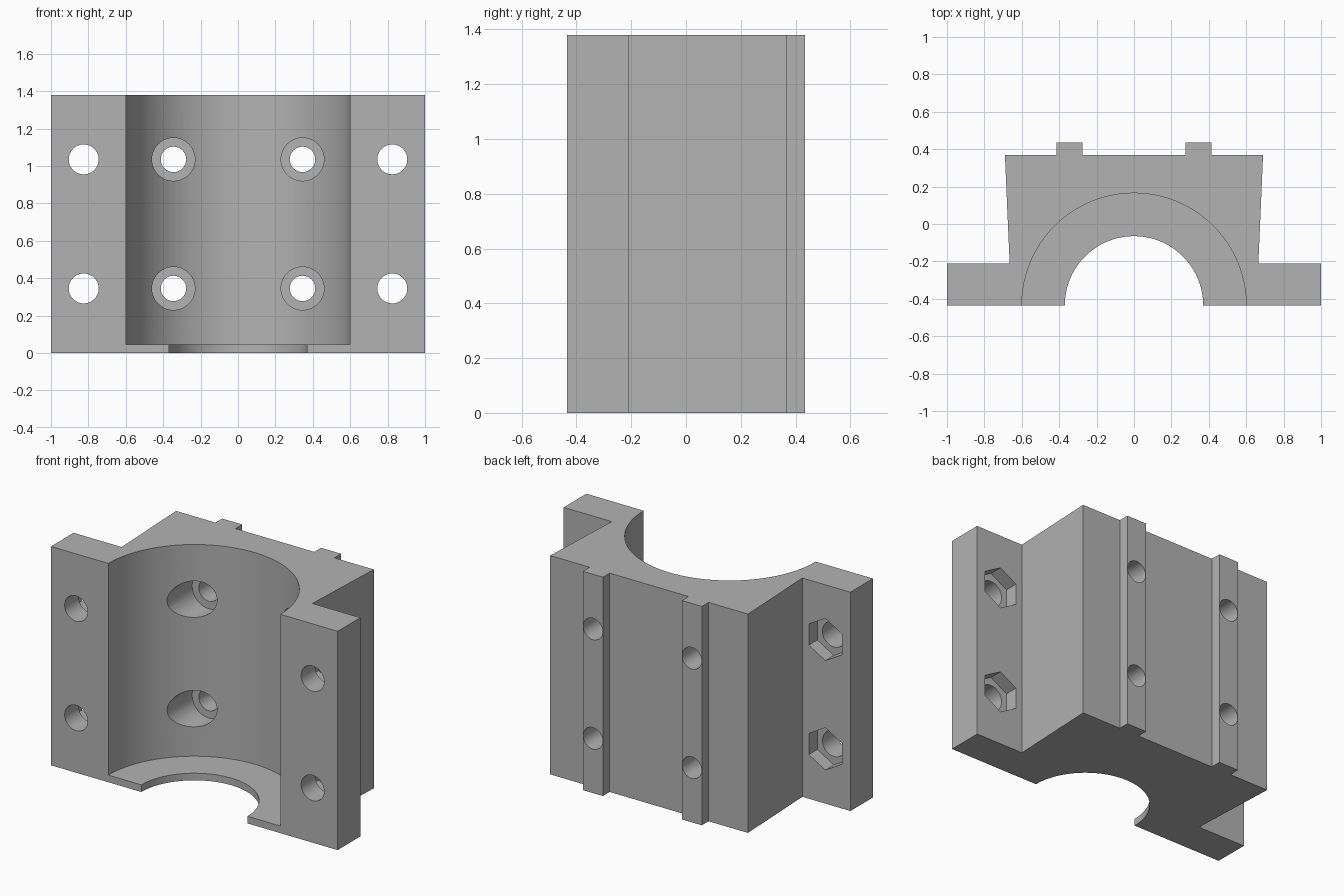
import bpy, bmesh, math
from mathutils import Matrix, Vector

if "Cube" in bpy.data.objects:
    bpy.data.objects.remove(bpy.data.objects["Cube"], do_unlink=True)

HEIGHT = 1.38
FRONT, BACK = -0.435, 0.435

grey = bpy.data.materials.new("plain grey")
grey.use_nodes = True
grey.diffuse_color = (0.45, 0.45, 0.45, 1)
grey.node_tree.nodes["Principled BSDF"].inputs["Base Color"].default_value = grey.diffuse_color


def make_object(name, bm):
    bmesh.ops.recalc_face_normals(bm, faces=bm.faces)
    mesh = bpy.data.meshes.new(name)
    bm.to_mesh(mesh)
    bm.free()
    mesh.materials.append(grey)
    obj = bpy.data.objects.new(name, mesh)
    bpy.context.collection.objects.link(obj)
    return obj


def extrude_profile(name, points, height):
    bm = bmesh.new()
    face = bm.faces.new([bm.verts.new((x, y, 0)) for x, y in points])
    top = bmesh.ops.extrude_face_region(bm, geom=[face])["geom"]
    verts = [v for v in top if isinstance(v, bmesh.types.BMVert)]
    bmesh.ops.translate(bm, verts=verts, vec=(0, 0, height))
    return make_object(name, bm)


def prism(name, start, end, radius, sides=48, spin=0.0):
    """Cylinder or regular prism running between two points."""
    start, end = Vector(start), Vector(end)
    axis = end - start
    turn = axis.to_track_quat("Z", "Y").to_matrix().to_4x4()
    place = Matrix.Translation((start + end) / 2) @ turn @ Matrix.Rotation(spin, 4, "Z")
    bm = bmesh.new()
    bmesh.ops.create_cone(bm, cap_ends=True, segments=sides, radius1=radius,
                          radius2=radius, depth=axis.length, matrix=place)
    return make_object(name, bm)


def cut(target, cutter):
    cutter.hide_render = True
    mod = target.modifiers.new("cut", "BOOLEAN")
    mod.operation = "DIFFERENCE"
    mod.solver = "EXACT"
    mod.object = cutter
    bpy.context.view_layer.objects.active = target
    bpy.ops.object.modifier_apply(modifier=mod.name)
    bpy.data.objects.remove(cutter, do_unlink=True)


# Block outline: flanges, slightly flared body and two back ribs
half = [(1, FRONT), (1, -0.21), (0.665, -0.21), (0.69, 0.368),
        (0.415, 0.368), (0.415, BACK), (0.275, BACK), (0.275, 0.368)]
outline = half + [(-x, y) for x, y in reversed(half)]
block = extrude_profile("bearing_block", outline, HEIGHT)

# Main half-round bore, leaving a thin lip with a smaller opening below
cut(block, prism("bore_cutter", (0, FRONT, 0.045), (0, FRONT, 2), 0.6, 96))
cut(block, prism("lip_cutter", (0, FRONT, -0.5), (0, FRONT, 0.5), 0.37, 96))

# Bolt holes: counterbored through the ribs, hex nut pockets in the flanges
for side in (-1, 1):
    for z in (0.345, 1.035):
        x = side * 0.345
        cut(block, prism("counterbore_cutter", (x, -0.3, z), (x, 0.2, z), 0.115))
        cut(block, prism("rib_hole_cutter", (x, -0.3, z), (x, 0.6, z), 0.068))
        x = side * 0.825
        cut(block, prism("flange_hole_cutter", (x, -0.6, z), (x, 0, z), 0.08))
        pocket = prism("nut_pocket_cutter", (x, -0.295, z), (x, 0, z), 0.133, 6)
        # Turn the hexagon so that one corner points straight up
        ups = max((v.co.z for v in pocket.data.vertices))
        if ups - z < 0.13:
            bpy.data.objects.remove(pocket, do_unlink=True)
            pocket = prism("nut_pocket_cutter", (x, -0.295, z), (x, 0, z),
                           0.133, 6, math.pi / 6)
        cut(block, pocket)

# Smooth bores with crisp edges
bpy.ops.object.select_all(action="DESELECT")
block.select_set(True)
bpy.context.view_layer.objects.active = block
bpy.ops.object.shade_smooth_by_angle(angle=math.radians(30))
